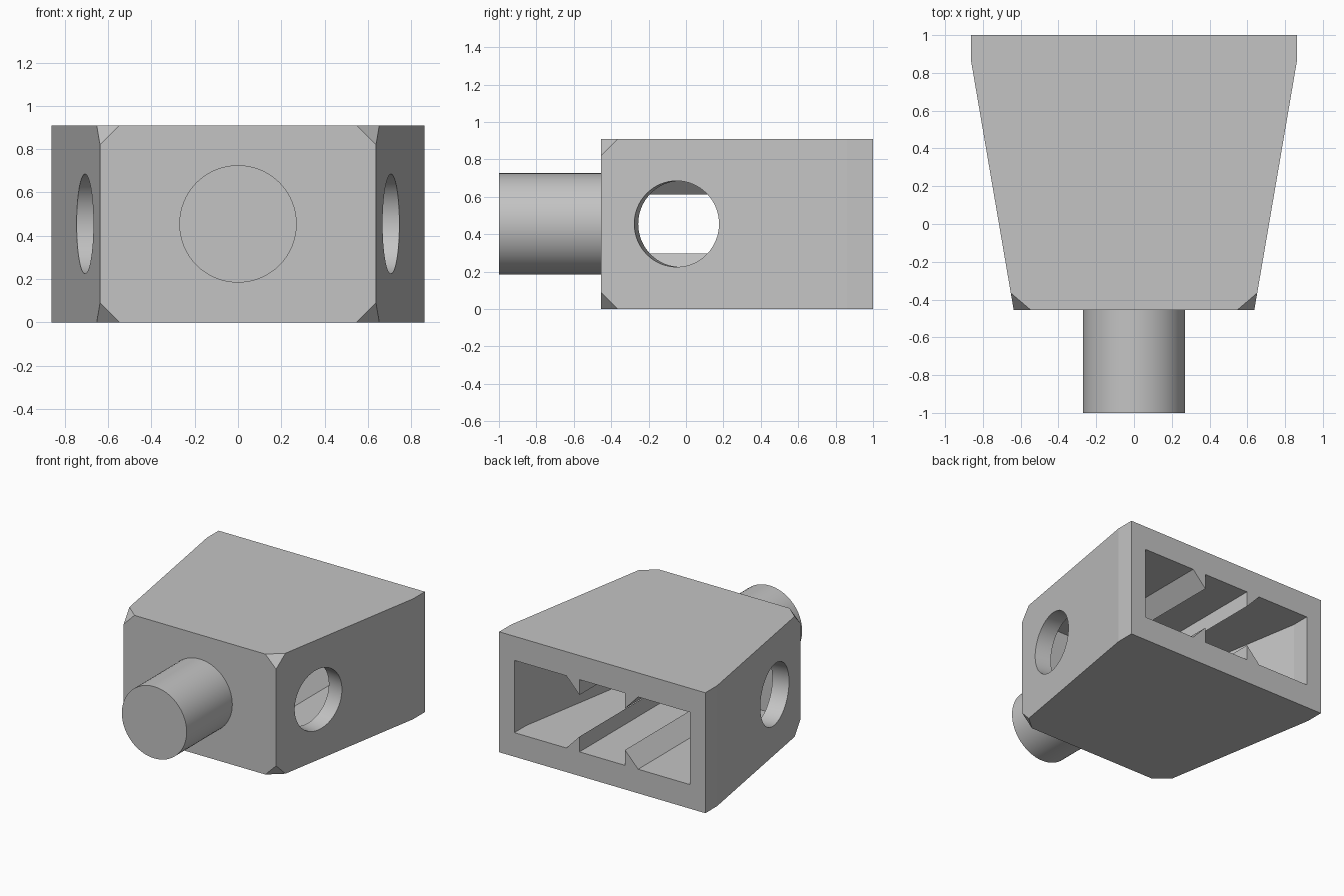
import bpy
import bmesh
from math import pi
from mathutils import Vector

cube = bpy.data.objects.get("Cube")
if cube:
    bpy.data.objects.remove(cube, do_unlink=True)

grey = bpy.data.materials.new("light grey")
grey.use_nodes = True
colour = (0.55, 0.55, 0.55, 1)
grey.diffuse_color = colour
grey.node_tree.nodes["Principled BSDF"].inputs["Base Color"].default_value = colour

HEIGHT, MID = 0.91, 0.455
FRONT, BACK, SHOULDER = -0.455, 1.0, 0.86
HALF_FRONT, HALF_BACK = 0.637, 0.862
SLOPE = (HALF_BACK - HALF_FRONT) / (SHOULDER - FRONT)


def prism(name, points, offset):
    """Extrude a closed outline of 3D points along offset."""
    bm = bmesh.new()
    face = bm.faces.new([bm.verts.new(p) for p in points])
    ext = bmesh.ops.extrude_face_region(bm, geom=[face])
    verts = [v for v in ext["geom"] if isinstance(v, bmesh.types.BMVert)]
    bmesh.ops.translate(bm, verts=verts, vec=offset)
    bmesh.ops.recalc_face_normals(bm, faces=bm.faces)
    mesh = bpy.data.meshes.new(name)
    bm.to_mesh(mesh)
    bm.free()
    obj = bpy.data.objects.new(name, mesh)
    bpy.context.collection.objects.link(obj)
    mesh.materials.append(grey)
    return obj


def cylinder(name, radius, start, end):
    start, end = Vector(start), Vector(end)
    axis = end - start
    bpy.ops.mesh.primitive_cylinder_add(
        vertices=64, radius=radius, depth=axis.length, location=(start + end) / 2,
        rotation=axis.to_track_quat("Z", "Y").to_euler())
    obj = bpy.context.object
    obj.name = name
    obj.data.materials.append(grey)
    return obj


def activate(obj):
    bpy.ops.object.select_all(action="DESELECT")
    obj.select_set(True)
    bpy.context.view_layer.objects.active = obj


def combine(obj, cutter, operation):
    mod = obj.modifiers.new("cut", "BOOLEAN")
    mod.operation, mod.object, mod.solver = operation, cutter, "EXACT"
    activate(obj)
    bpy.ops.object.modifier_apply(modifier=mod.name)
    bpy.data.objects.remove(cutter, do_unlink=True)


def mirrored(half):
    return half + [(-x, y, z) for x, y, z in reversed(half)]


# Tapered housing
housing = prism("housing", mirrored([
    (HALF_FRONT, FRONT, 0), (HALF_BACK, SHOULDER, 0), (HALF_BACK, BACK, 0)]),
    (0, 0, HEIGHT))

# Clipped front corners
bm = bmesh.new()
bm.from_mesh(housing.data)
clip = 0.09
for side in (-1, 1):
    for z, up in ((0, -1), (HEIGHT, 1)):
        corner = Vector((side * HALF_FRONT, FRONT, z))
        a = corner + Vector((-side * clip, 0, 0))
        b = corner + Vector((side * clip * SLOPE, clip, 0))
        c = corner + Vector((0, 0, -up * clip))
        normal = (b - a).cross(c - a).normalized()
        if normal.dot(corner - a) < 0:
            normal.negate()
        cut = bmesh.ops.bisect_plane(
            bm, geom=bm.verts[:] + bm.edges[:] + bm.faces[:],
            plane_co=a, plane_no=normal, clear_outer=True)
        edges = [e for e in cut["geom_cut"] if isinstance(e, bmesh.types.BMEdge)]
        bmesh.ops.edgeloop_fill(bm, edges=edges)
bmesh.ops.recalc_face_normals(bm, faces=bm.faces)
bm.to_mesh(housing.data)
bm.free()

# Cavity open to the back, with four wedge ribs left standing inside
WALL, INNER_FRONT = 0.128, -0.27
inner_x = HALF_FRONT + SLOPE * (INNER_FRONT - FRONT) - WALL
cavity = prism("cavity", mirrored([
    (inner_x, INNER_FRONT, 0), (HALF_BACK - WALL, SHOULDER, 0),
    (HALF_BACK - WALL, BACK + 0.1, 0)]), (0, 0, HEIGHT))
LOW, RIB = 0.182, 0.298
lower = [(0.19, LOW), (0.19, RIB), (0.30, LOW), (0.95, LOW)]
half = lower + [(x, HEIGHT - z) for x, z in reversed(lower)]
section = prism("section", mirrored([(x, -0.6, z) for x, z in half]), (0, 2, 0))
combine(cavity, section, "INTERSECT")
combine(housing, cavity, "DIFFERENCE")

# Round side holes, square to the slanted walls
for side in (-1, 1):
    centre = Vector((side * (HALF_FRONT + SLOPE * (-0.05 - FRONT)), -0.05, MID))
    out = Vector((side, -SLOPE, 0)).normalized()
    hole = cylinder("hole", 0.23, centre - out * 0.22, centre + out * 0.2)
    combine(housing, hole, "DIFFERENCE")

# Front pin
pin = cylinder("front_pin", 0.271, (0, -1, MID), (0, FRONT + 0.05, MID))

for obj in (housing, pin):
    activate(obj)
    bpy.ops.object.shade_smooth_by_angle(angle=pi / 36 * 1.5)
